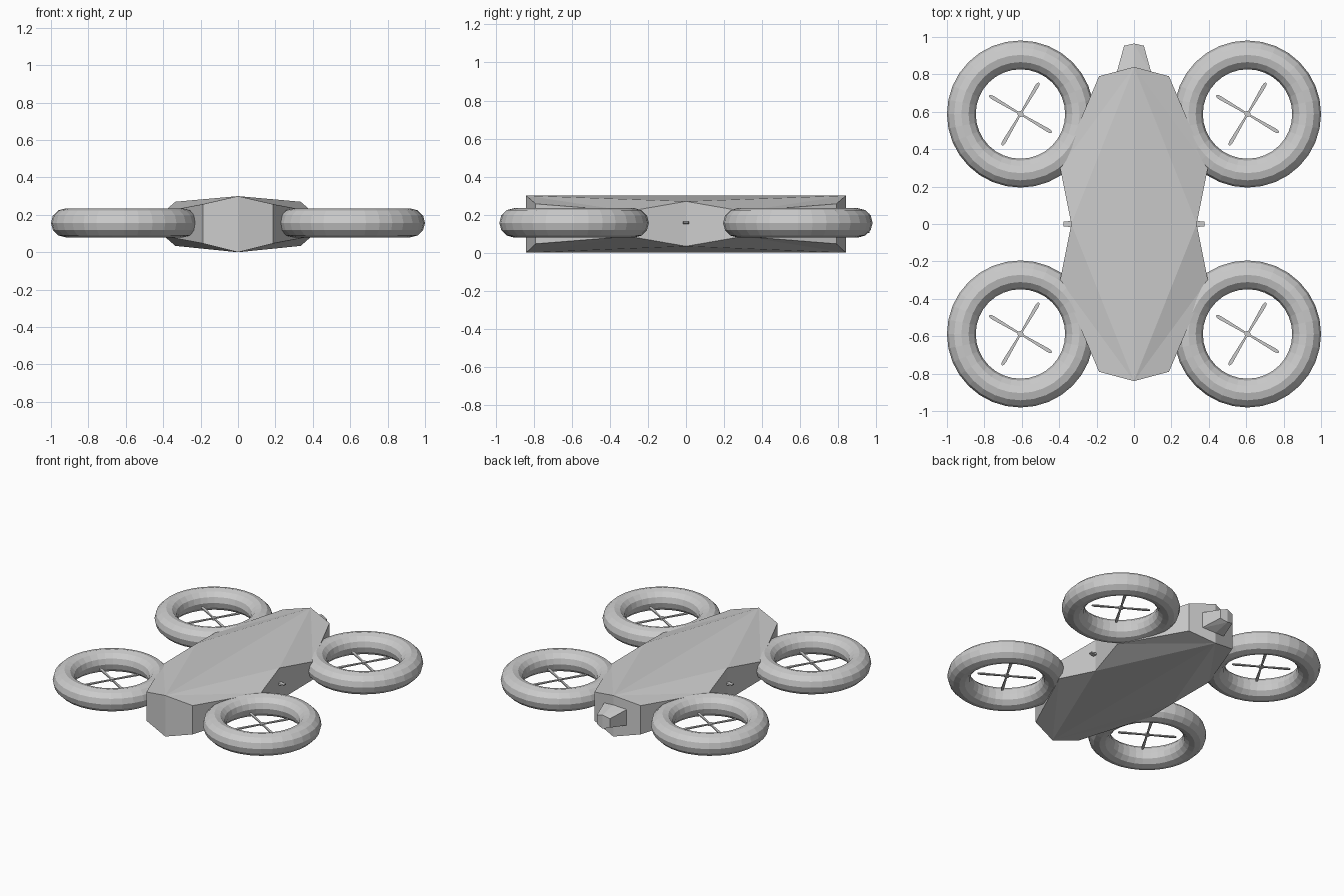
import bpy, bmesh, math
from mathutils import Vector

if "Cube" in bpy.data.objects:
    bpy.data.objects.remove(bpy.data.objects["Cube"])

MID = 0.155  # height of the plane of symmetry


def make_object(name, bm):
    bmesh.ops.recalc_face_normals(bm, faces=bm.faces)
    mesh = bpy.data.meshes.new(name)
    bm.to_mesh(mesh)
    bm.free()
    ob = bpy.data.objects.new(name, mesh)
    bpy.context.collection.objects.link(ob)
    return ob


def hull(name, points):
    bm = bmesh.new()
    for p in points:
        bm.verts.new(p)
    bmesh.ops.convex_hull(bm, input=bm.verts)
    return make_object(name, bm)


# Faceted fuselage: (x, y, half height) outline, ridge along the middle
HALF = 0.15
outline = [(0, 0.84, HALF), (0.187, 0.79, 0.105), (0.395, 0.30, 0.066), (0.335, 0, 0.118),
           (0.395, -0.30, 0.066), (0.187, -0.79, 0.105), (0, -0.84, HALF)]
bm = bmesh.new()
for sx in (1, -1):
    rows = {s: [bm.verts.new((sx * x, y, HALF + 0.002 * (x > 0) + s * h)) for x, y, h in outline]
            for s in (1, -1)}
    for v in rows.values():
        for a, b, c in ((0, 1, 2), (0, 2, 3), (0, 3, 6), (3, 4, 6), (4, 5, 6)):
            bm.faces.new((v[a], v[b], v[c]))
    for i in range(6):
        bm.faces.new((rows[1][i], rows[1][i + 1], rows[-1][i + 1], rows[-1][i]))
bmesh.ops.remove_doubles(bm, verts=bm.verts, dist=0.0005)
make_object("fuselage", bm)

# Tapered tail block
tail = []
for y, w, hc, hs, bulge in ((0.80, 0.095, 0.085, 0.06, 0), (0.953, 0.053, 0.05, 0.033, 0.012)):
    for s in (1, -1):
        tail += [(0, y + bulge, MID + s * hc), (w, y, MID + s * hs), (-w, y, MID + s * hs)]
hull("tail_block", tail)

# Small side nubs at the waist
for side, sx in (("right", 1), ("left", -1)):
    hull("side_nub_" + side,
         [(sx * x, sy * w, MID + 0.003 + sz * h) for x, w, h in ((0.32, 0.017, 0.008), (0.378, 0.013, 0.004))
          for sy in (1, -1) for sz in (1, -1)])


def propeller(name, cx, cy, cz):
    bm = bmesh.new()
    # hub
    hub = bmesh.ops.create_cone(bm, cap_ends=True, segments=8, radius1=0.017, radius2=0.017, depth=0.016)
    # four blades, each a thin box widening outward
    for k in range(4):
        a = math.radians(59.5 + 90 * k)
        d, n = Vector((math.cos(a), math.sin(a), 0)), Vector((-math.sin(a), math.cos(a), 0))
        prof = [(0.005, -0.005), (0.17, -0.010), (0.188, -0.008), (0.196, 0),
                (0.188, 0.008), (0.17, 0.010), (0.005, 0.005)]
        f = bm.faces.new([bm.verts.new(d * r + n * w + Vector((0, 0, -0.004))) for r, w in prof])
        ext = bmesh.ops.extrude_face_region(bm, geom=[f], use_keep_orig=True)
        top = [g for g in ext["geom"] if isinstance(g, bmesh.types.BMVert)]
        bmesh.ops.translate(bm, verts=top, vec=(0, 0, 0.008))
    ob = make_object(name, bm)
    ob.location = (cx, cy, cz)


# Four ring ducts with propellers
for fb, sy in (("front", -1), ("rear", 1)):
    for lr, sx in (("left", -1), ("right", 1)):
        c = (sx * 0.607, sy * 0.588, 0.157)
        bpy.ops.mesh.primitive_torus_add(major_segments=32, minor_segments=12,
                                         major_radius=0.316, minor_radius=0.077, location=c)
        bpy.context.object.name = f"duct_{fb}_{lr}"
        propeller(f"propeller_{fb}_{lr}", *c)
